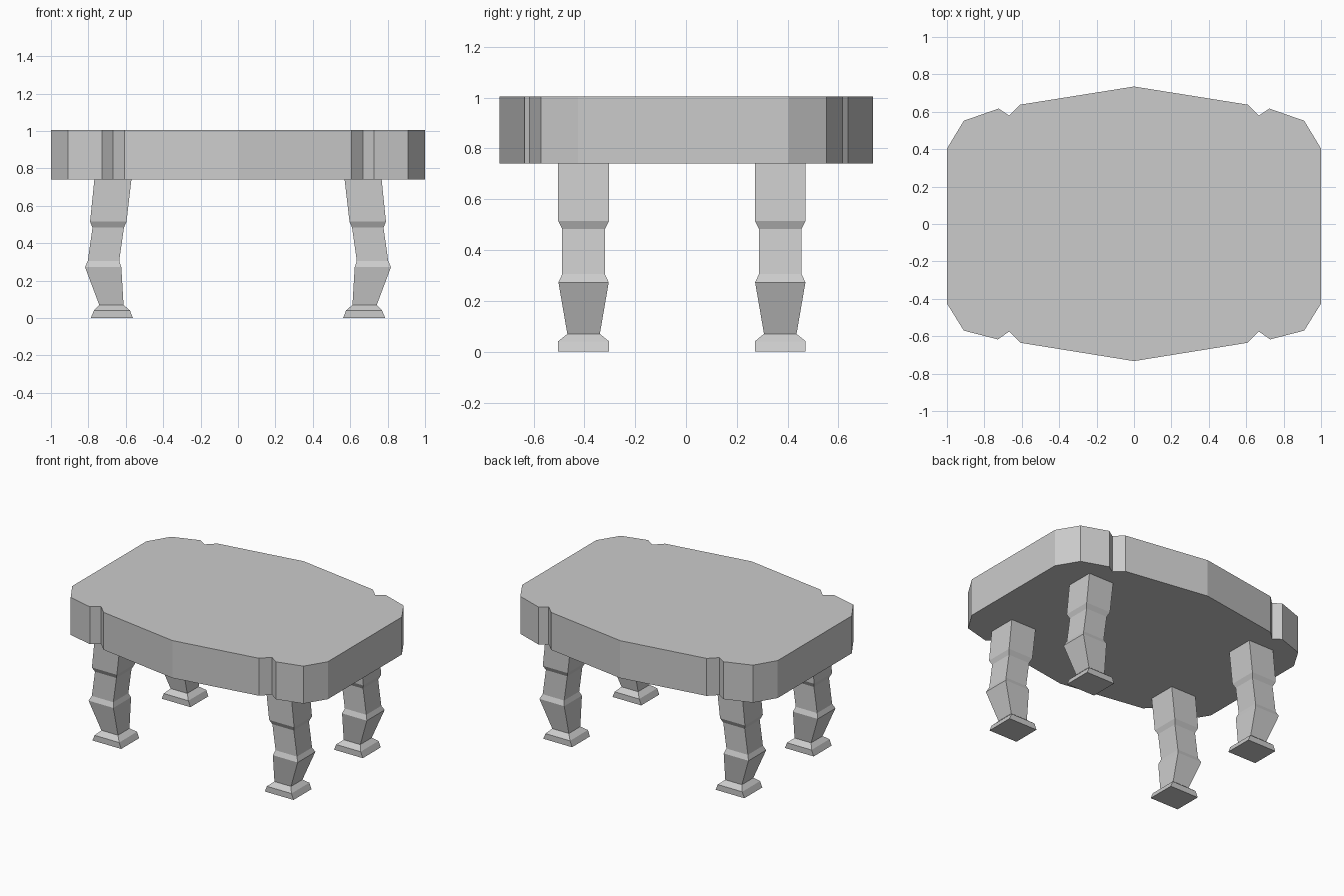
import bpy
import bmesh

if "Cube" in bpy.data.objects:
    bpy.data.objects.remove(bpy.data.objects["Cube"], do_unlink=True)

# Single plain grey material
grey = bpy.data.materials.new("plain grey")
grey.use_nodes = True
grey.diffuse_color = (0.6, 0.6, 0.6, 1)
bsdf = next(n for n in grey.node_tree.nodes if n.type == 'BSDF_PRINCIPLED')
bsdf.inputs["Base Color"].default_value = (0.6, 0.6, 0.6, 1)


def loft(name, rings):
    """Skin a stack of matching rings into a capped, flat-shaded solid."""
    bm = bmesh.new()
    loops = [[bm.verts.new(p) for p in ring] for ring in rings]
    n = len(loops[0])
    for low, high in zip(loops, loops[1:]):
        for i in range(n):
            j = (i + 1) % n
            bm.faces.new((low[i], low[j], high[j], high[i]))
    bm.faces.new(loops[0][::-1])
    bm.faces.new(loops[-1])
    bmesh.ops.recalc_face_normals(bm, faces=bm.faces)
    mesh = bpy.data.meshes.new(name)
    bm.to_mesh(mesh)
    bm.free()
    mesh.materials.append(grey)
    obj = bpy.data.objects.new(name, mesh)
    bpy.context.collection.objects.link(obj)
    return obj


# Table top: notched outline, mirrored across x
TOP_Z, UNDER_Z = 1.005, 0.74
half = [(0, -0.733), (0.608, -0.635), (0.668, -0.575), (0.728, -0.617),
        (0.91, -0.57), (1, -0.425),
        (1, 0.403), (0.91, 0.552), (0.724, 0.617), (0.668, 0.58),
        (0.608, 0.638), (0, 0.735)]
outline = half + [(-x, y) for x, y in half[-2:0:-1]]
loft("table_top", [[(x, y, z) for x, y in outline] for z in (UNDER_Z, TOP_Z)])

# Carved leg sections: height, inner x, outer x, half depth
sections = [(0, 0.562, 0.787, 0.1), (0.041, 0.578, 0.77, 0.1),
            (0.07, 0.612, 0.742, 0.064), (0.273, 0.624, 0.818, 0.099),
            (0.305, 0.635, 0.803, 0.084), (0.483, 0.61, 0.778, 0.084),
            (0.515, 0.596, 0.791, 0.1), (UNDER_Z, 0.57, 0.768, 0.1)]
for end, y in (("front", -0.403), ("back", 0.371)):
    for side, s in (("left", 1), ("right", -1)):
        loft(f"{end}_{side}_leg",
             [[(s * a, y - d, z), (s * b, y - d, z),
               (s * b, y + d, z), (s * a, y + d, z)]
              for z, a, b, d in sections])
